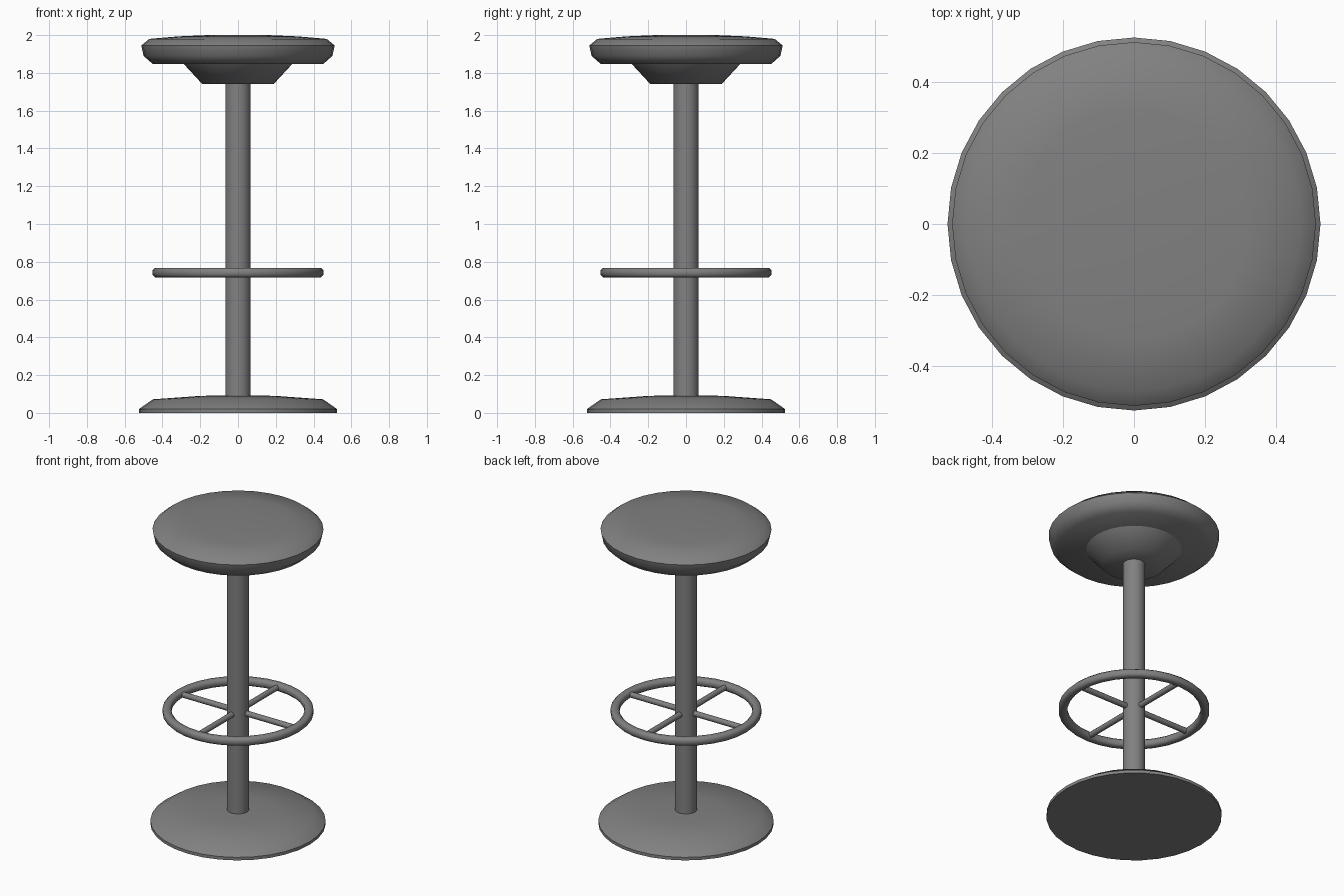
import bpy, bmesh
from math import pi
from mathutils import Vector, Matrix

cube = bpy.data.objects.get("Cube")
if cube:
    bpy.data.objects.remove(cube, do_unlink=True)

GREY = (0.22, 0.22, 0.22, 1)
metal = bpy.data.materials.new("mid grey")
metal.use_nodes = True
metal.diffuse_color = GREY
metal.node_tree.nodes["Principled BSDF"].inputs["Base Color"].default_value = GREY


def finish(name, bm):
    """Turn a bmesh into a smooth shaded, coloured object."""
    bmesh.ops.recalc_face_normals(bm, faces=bm.faces)
    mesh = bpy.data.meshes.new(name)
    bm.to_mesh(mesh)
    bm.free()
    mesh.materials.append(metal)
    obj = bpy.data.objects.new(name, mesh)
    bpy.context.collection.objects.link(obj)
    bpy.ops.object.select_all(action='DESELECT')
    obj.select_set(True)
    bpy.context.view_layer.objects.active = obj
    bpy.ops.object.shade_smooth_by_angle(angle=pi * 0.28)
    return obj


def lathe(name, profile, closed=False, steps=32):
    """Spin a (radius, height) profile around the z axis."""
    bm = bmesh.new()
    verts = [bm.verts.new((r, 0, z)) for r, z in profile]
    pairs = list(zip(verts, verts[1:]))
    if closed:
        pairs.append((verts[-1], verts[0]))
    edges = [bm.edges.new(p) for p in pairs]
    bmesh.ops.spin(bm, geom=verts + edges, cent=(0, 0, 0), axis=(0, 0, 1),
                   angle=2 * pi, steps=steps)
    bmesh.ops.remove_doubles(bm, verts=bm.verts, dist=0.0005)
    return finish(name, bm)


# Base plate and column
lathe("base", [(0, 0), (0.525, 0), (0.525, 0.02), (0.45, 0.072),
               (0.2, 0.09), (0, 0.095)])
lathe("column", [(0, 0.05), (0.067, 0.05), (0.067, 1.78), (0, 1.78)])

# Seat and the cone that carries it
lathe("seat_support", [(0, 1.742), (0.19, 1.742), (0.29, 1.85), (0, 1.85)])
lathe("seat", [(0, 1.846), (0.45, 1.846), (0.5, 1.89), (0.512, 1.945),
               (0.47, 1.98), (0.32, 1.993), (0.16, 2.0), (0, 2.0)])

# Foot ring with chamfered corners
lathe("foot_ring", [(0.44, 0.718), (0.452, 0.73), (0.452, 0.756), (0.44, 0.768),
                    (0.412, 0.768), (0.4, 0.756), (0.4, 0.73), (0.412, 0.718)],
      closed=True)

# Four spokes from the column to the ring
for i, side in enumerate(("left", "back", "right", "front")):
    bm = bmesh.new()
    place = (Matrix.Translation((0, 0, 0.743)) @ Matrix.Rotation(i * pi / 2, 4, 'Z')
             @ Matrix.Translation((0.235, 0, 0)) @ Matrix.Rotation(pi / 2, 4, 'Y'))
    bmesh.ops.create_cone(bm, cap_ends=True, segments=12, radius1=0.018,
                          radius2=0.018, depth=0.36, matrix=place)
    finish("spoke_" + side, bm)
